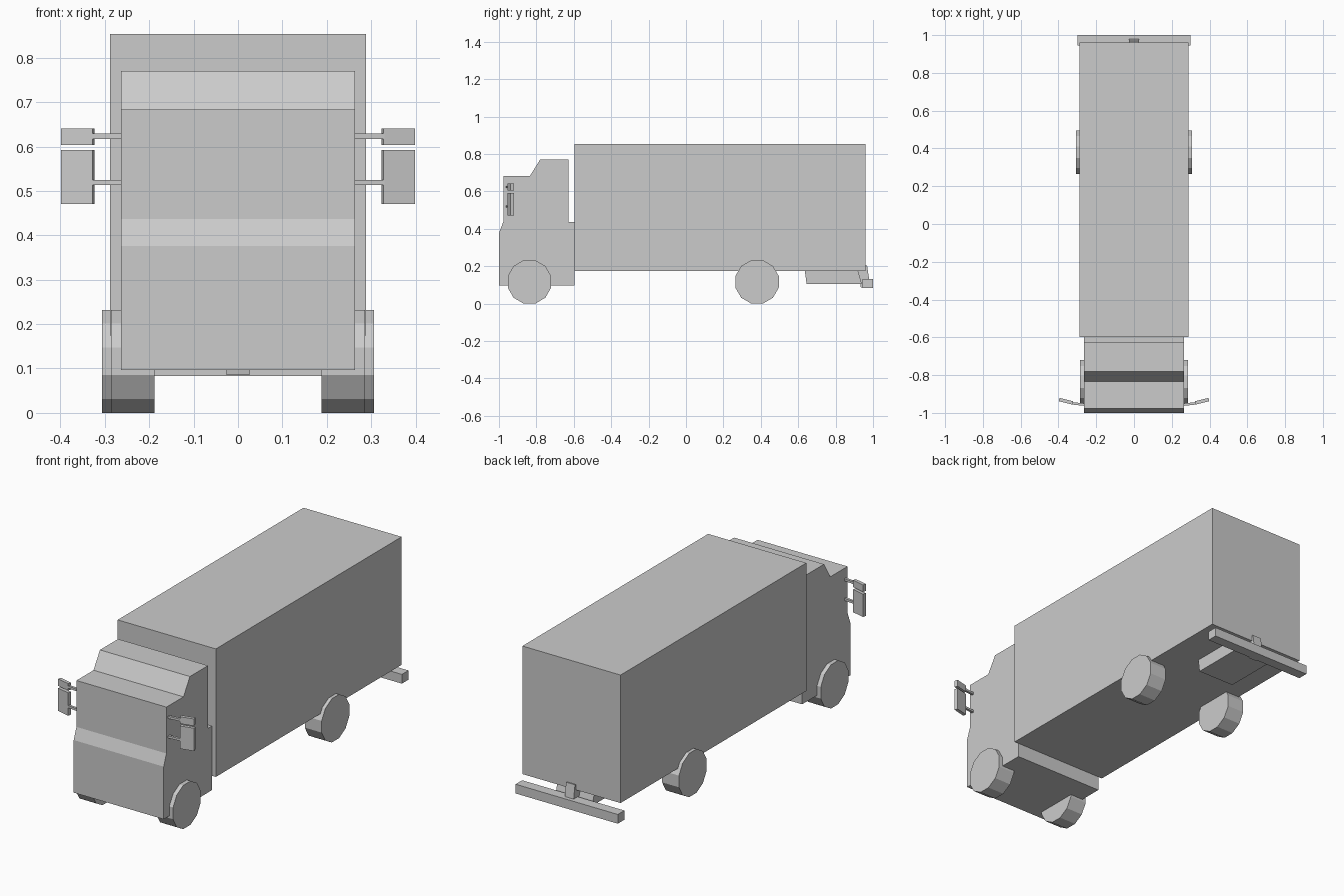
import bpy
from math import pi, radians
from mathutils import Matrix, Vector

if "Cube" in bpy.data.objects:
    bpy.data.objects.remove(bpy.data.objects["Cube"])


def make(name, verts, faces):
    me = bpy.data.meshes.new(name)
    me.from_pydata(verts, [], faces)
    ob = bpy.data.objects.new(name, me)
    bpy.context.collection.objects.link(ob)
    return ob


def extrude(name, profile, x0, x1):
    """Extrude a (y, z) outline along x."""
    n = len(profile)
    verts = [(x, y, z) for x in (x0, x1) for y, z in profile]
    faces = [list(range(n))[::-1], list(range(n, 2 * n))]
    faces += [(i, (i + 1) % n, n + (i + 1) % n, n + i) for i in range(n)]
    return make(name, verts, faces)


def block(name, x0, x1, y0, y1, z0, z1):
    return extrude(name, [(y0, z0), (y1, z0), (y1, z1), (y0, z1)], x0, x1)


def turned_block(name, centre, size, angle):
    """Block turned about z around its own centre."""
    x, y, z = (s / 2 for s in size)
    ob = block(name, -x, x, -y, y, -z, z)
    ob.data.transform(Matrix.Translation(Vector(centre)) @ Matrix.Rotation(angle, 4, 'Z'))
    return ob


def wheel(name, x0, x1, y):
    bpy.ops.mesh.primitive_cylinder_add(vertices=12, radius=0.12, depth=x1 - x0)
    ob = bpy.context.object
    ob.name = name
    ob.data.transform(Matrix.Translation((0, 0, 0.116))
                      @ Matrix.Rotation(pi / 12, 4, 'X') @ Matrix.Rotation(pi / 2, 4, 'Y'))
    ob.data.transform(Matrix.Translation(((x0 + x1) / 2, y, 0)))
    return ob


def mirror_x(ob):
    ob.modifiers.new("mirror", 'MIRROR').use_mirror_merge = False


# Cab with stepped roof and sloped windscreen base
extrude("cab", [(-1, 0.097), (-0.596, 0.097), (-0.596, 0.437), (-0.628, 0.437),
                (-0.628, 0.77), (-0.78, 0.77), (-0.834, 0.683), (-0.977, 0.683),
                (-0.977, 0.437), (-1, 0.376)], -0.264, 0.264)

# Cargo body
block("cargo_box", -0.288, 0.288, -0.597, 0.96, 0.174, 0.853)

# Rear underside: mount, hitch post and bumper bar
extrude("rear_mount", [(0.635, 0.176), (0.645, 0.104), (0.94, 0.104), (0.92, 0.176)], -0.108, 0.108)
extrude("hitch_post", [(0.915, 0.195), (0.935, 0.085), (0.985, 0.092), (0.968, 0.204)], -0.026, 0.026)
block("rear_bumper", -0.3, 0.3, 0.945, 1.0, 0.083, 0.132)

# Wheels
mirror_x(wheel("front_wheel", 0.188, 0.286, -0.837))
mirror_x(wheel("rear_wheel", 0.207, 0.306, 0.38))

# Side mirrors and their arms
for label, z, height, arm_z in (("upper", 0.6225, 0.037, 0.623), ("lower", 0.5315, 0.121, 0.519)):
    mirror_x(turned_block(label + "_side_mirror", (0.361, -0.938, z),
                          (0.073, 0.018, height), radians(14)))
    mirror_x(turned_block(label + "_mirror_arm", (0.294, -0.953, arm_z),
                          (0.072, 0.013, 0.012), radians(6)))
